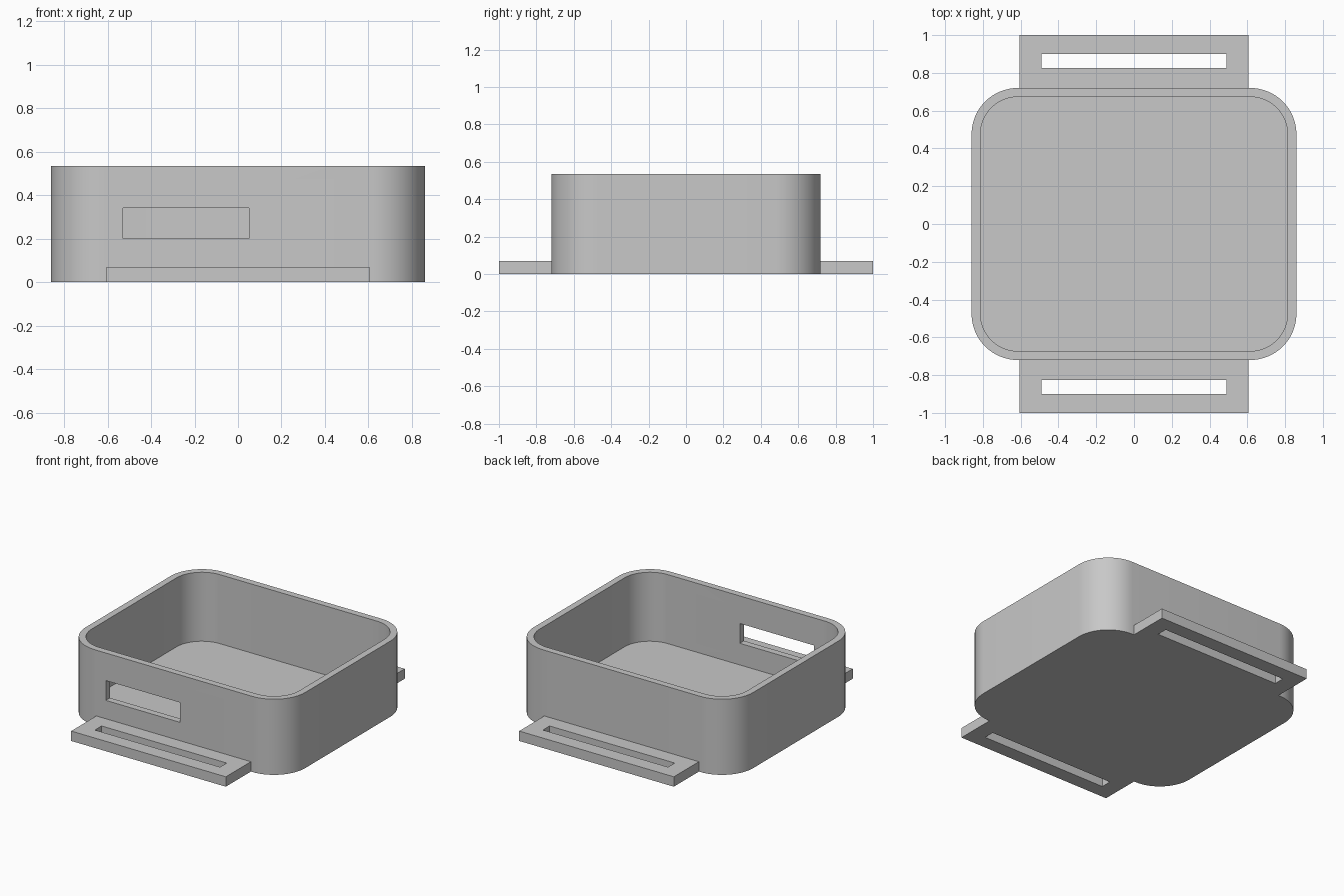
import bpy, bmesh
from math import cos, sin, pi, radians

cube = bpy.data.objects.get("Cube")
if cube:
    bpy.data.objects.remove(cube, do_unlink=True)

WALL = 0.047
HALF_X, HALF_Y, HEIGHT, RADIUS = 0.86, 0.72, 0.535, 0.245

grey = bpy.data.materials.new("plain grey")
grey.use_nodes = True
grey.diffuse_color = (0.58, 0.58, 0.58, 1)
grey.node_tree.nodes["Principled BSDF"].inputs["Base Color"].default_value = grey.diffuse_color


def finish(name, bm):
    bmesh.ops.recalc_face_normals(bm, faces=bm.faces)
    mesh = bpy.data.meshes.new(name)
    bm.to_mesh(mesh)
    bm.free()
    obj = bpy.data.objects.new(name, mesh)
    bpy.context.collection.objects.link(obj)
    mesh.materials.append(grey)
    return obj


def box(name, x, y, z):
    """Box from (low, high) ranges on each axis."""
    bm = bmesh.new()
    bmesh.ops.create_cube(bm, size=1)
    for v in bm.verts:
        for i, (low, high) in enumerate((x, y, z)):
            v.co[i] = low if v.co[i] < 0 else high
    return finish(name, bm)


def cut(obj, cutter):
    mod = obj.modifiers.new("cut", "BOOLEAN")
    mod.operation, mod.solver, mod.object = "DIFFERENCE", "EXACT", cutter
    bpy.ops.object.select_all(action="DESELECT")
    obj.select_set(True)
    bpy.context.view_layer.objects.active = obj
    bpy.ops.object.modifier_apply(modifier=mod.name)
    bpy.data.objects.remove(cutter, do_unlink=True)


def ring(bm, inset, z, steps=16):
    """Rounded rectangle of vertices, inset from the outer wall."""
    r = RADIUS - inset
    cx, cy = HALF_X - RADIUS, HALF_Y - RADIUS
    verts = []
    for corner, (sx, sy) in enumerate(((1, 1), (-1, 1), (-1, -1), (1, -1))):
        for i in range(steps + 1):
            a = (corner + i / steps) * pi / 2
            verts.append(bm.verts.new((sx * cx + r * cos(a), sy * cy + r * sin(a), z)))
    return verts


# Open tray: outer wall, rim, inner wall and floor
bm = bmesh.new()
rings = [ring(bm, 0, 0), ring(bm, 0, HEIGHT), ring(bm, WALL, HEIGHT), ring(bm, WALL, WALL)]
for a, b in zip(rings, rings[1:]):
    for i in range(len(a)):
        j = (i + 1) % len(a)
        bm.faces.new((a[i], a[j], b[j], b[i]))
bm.faces.new(rings[0])
bm.faces.new(rings[-1])
tray = finish("tray", bm)

# Port opening in the front wall
cut(tray, box("port_cutter", (-0.53, 0.05), (-0.8, -0.6), (0.2, 0.34)))
bpy.ops.object.shade_smooth_by_angle(angle=radians(30))

# Slotted strap tabs at front and back
for name, s in (("front_strap_tab", -1), ("back_strap_tab", 1)):
    tab = box(name, (-0.605, 0.605), sorted((s * HALF_Y, s)), (0, 0.07))
    cut(tab, box("slot_cutter", (-0.49, 0.49), sorted((s * 0.825, s * 0.9)), (-0.1, 0.2)))
